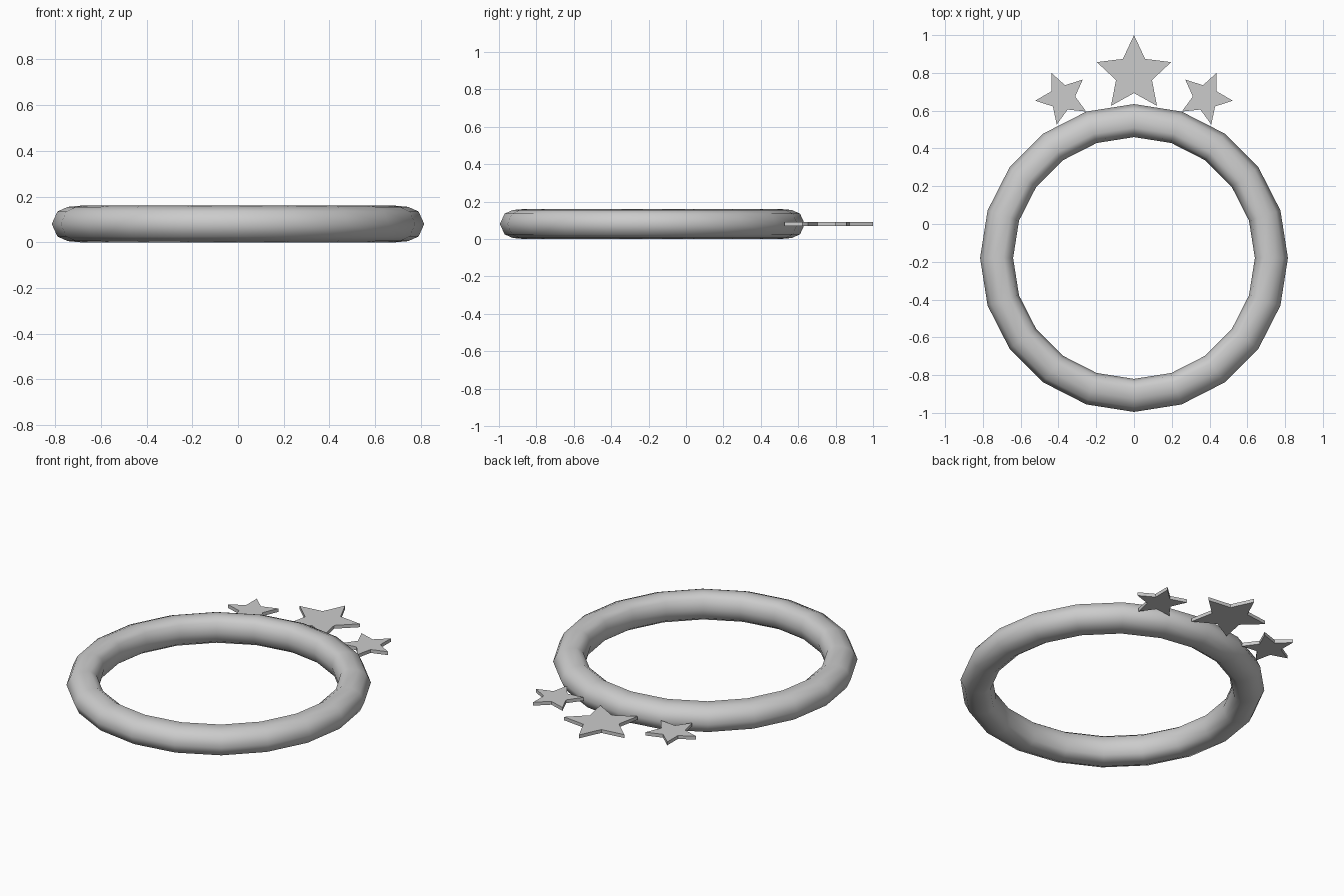
import bpy, bmesh, math

if "Cube" in bpy.data.objects:
    bpy.data.objects.remove(bpy.data.objects["Cube"])

MID_Z = 0.08      # height of the band's centre plane
RING_Y = -0.18    # ring is set back to leave room for the stars


def make_object(name, bm):
    bmesh.ops.recalc_face_normals(bm, faces=bm.faces)
    mesh = bpy.data.meshes.new(name)
    bm.to_mesh(mesh)
    bm.free()
    obj = bpy.data.objects.new(name, mesh)
    bpy.context.collection.objects.link(obj)
    return obj


def make_ring(name, profile, sides):
    """Revolve a closed (radius, z) section into a faceted ring."""
    bm = bmesh.new()
    loops = []
    for i in range(sides):
        a = math.tau * i / sides
        loops.append([bm.verts.new((r * math.cos(a), r * math.sin(a) + RING_Y, z))
                      for r, z in profile])
    n = len(profile)
    for i in range(sides):
        p, q = loops[i], loops[(i + 1) % sides]
        for j in range(n):
            k = (j + 1) % n
            bm.faces.new((p[j], q[j], q[k], p[k]))
    for f in bm.faces:
        f.smooth = True
    return make_object(name, bm)


def make_star(name, x, y, outer, inner, angle, thickness=0.02):
    """Flat five-pointed star plate with one tip at the given angle."""
    bm = bmesh.new()
    verts = []
    for i in range(10):
        r = inner if i % 2 else outer
        a = math.radians(angle + 36 * i)
        verts.append(bm.verts.new((x + r * math.cos(a), y + r * math.sin(a),
                                   MID_Z - thickness / 2)))
    face = bm.faces.new(verts)
    ext = bmesh.ops.extrude_face_region(bm, geom=[face])
    top = [v for v in ext["geom"] if isinstance(v, bmesh.types.BMVert)]
    bmesh.ops.translate(bm, verts=top, vec=(0, 0, thickness))
    return make_object(name, bm)


# Band: rounded section, 20 sides around
half = [(0.64, 0.0), (0.655, 0.056), (0.69, 0.08), (0.745, 0.075), (0.79, 0.055), (0.815, 0.0)]
section = [(r, MID_Z + h) for r, h in half]
section += [(r, MID_Z - h) for r, h in reversed(half[1:-1])]
make_ring("ring_band", section, 20)

# Stars along the back edge: a large one between two mirrored small ones
make_star("centre_star", 0, 0.793, 0.207, 0.1, 90)
for side, label in ((1, "right"), (-1, "left")):
    make_star(label + "_star", side * 0.379, 0.668, 0.145, 0.068, 90 - side * 24)
